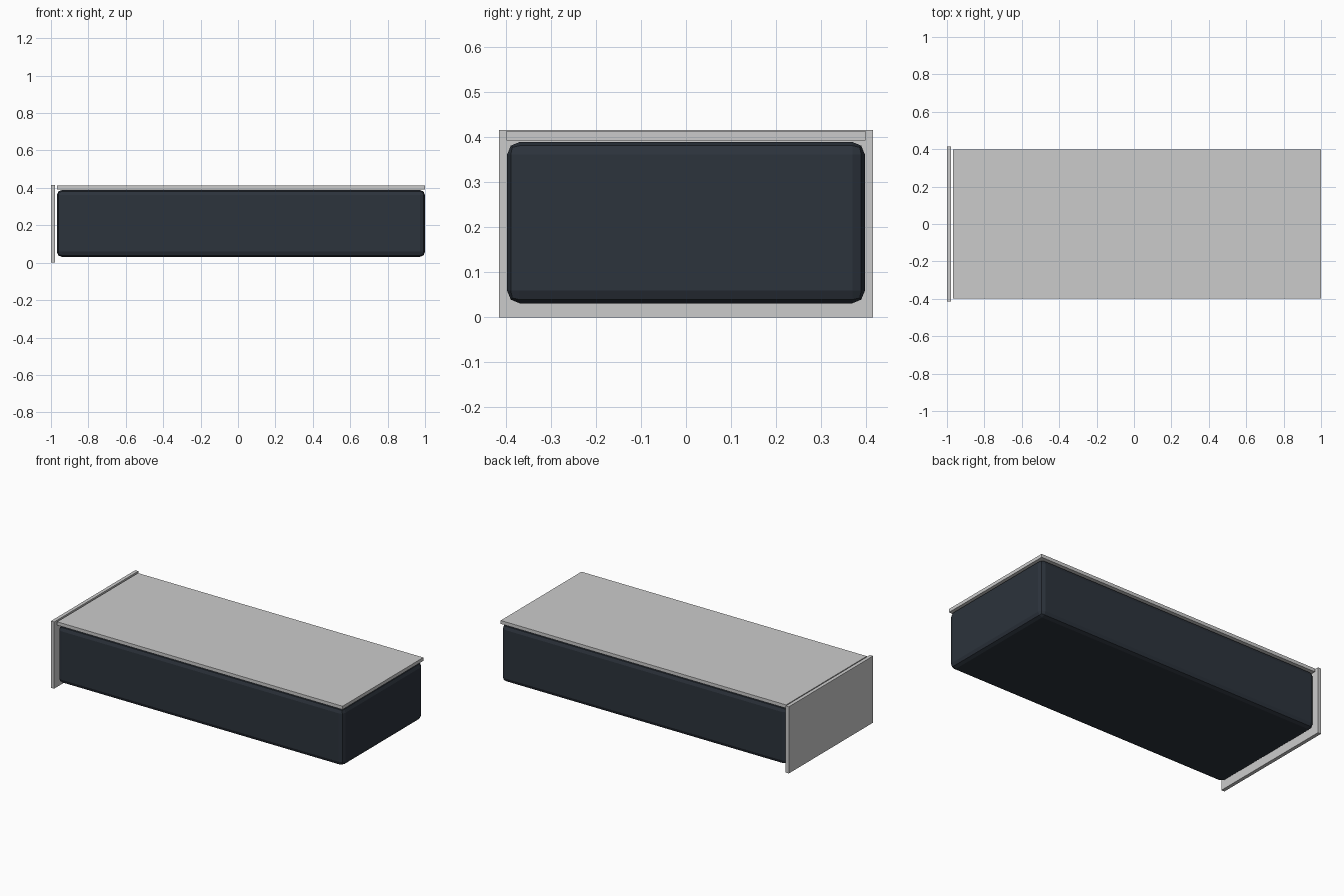
import bpy
import bmesh
from mathutils import Vector

if "Cube" in bpy.data.objects:
    bpy.data.objects.remove(bpy.data.objects["Cube"])


def make_box(name, lo, hi, mat=None, bevel=0.0, segments=2):
    lo, hi = Vector(lo), Vector(hi)
    bm = bmesh.new()
    bmesh.ops.create_cube(bm, size=1.0)
    bmesh.ops.scale(bm, vec=hi - lo, verts=bm.verts)
    if bevel:
        bmesh.ops.bevel(bm, geom=bm.edges[:], offset=bevel, segments=segments,
                        profile=0.5, affect='EDGES')
    mesh = bpy.data.meshes.new(name)
    bm.to_mesh(mesh)
    bm.free()
    obj = bpy.data.objects.new(name, mesh)
    obj.location = (lo + hi) / 2
    bpy.context.collection.objects.link(obj)
    if mat:
        mesh.materials.append(mat)
    return obj


dark = bpy.data.materials.new("dark_casing")
dark.diffuse_color = (0.025, 0.033, 0.045, 1.0)
dark.use_nodes = True
dark.node_tree.nodes["Principled BSDF"].inputs["Base Color"].default_value = dark.diffuse_color

# Main body with rounded edges
make_box("casing", (-0.969, -0.397, 0.031), (1.0, 0.397, 0.389), dark, bevel=0.028)

# Thin lid floating just above the body
make_box("top_panel", (-0.969, -0.398, 0.392), (1.0, 0.398, 0.413))

# Larger plate closing the left end
make_box("end_plate", (-1.0, -0.415, 0.0), (-0.978, 0.415, 0.416))
